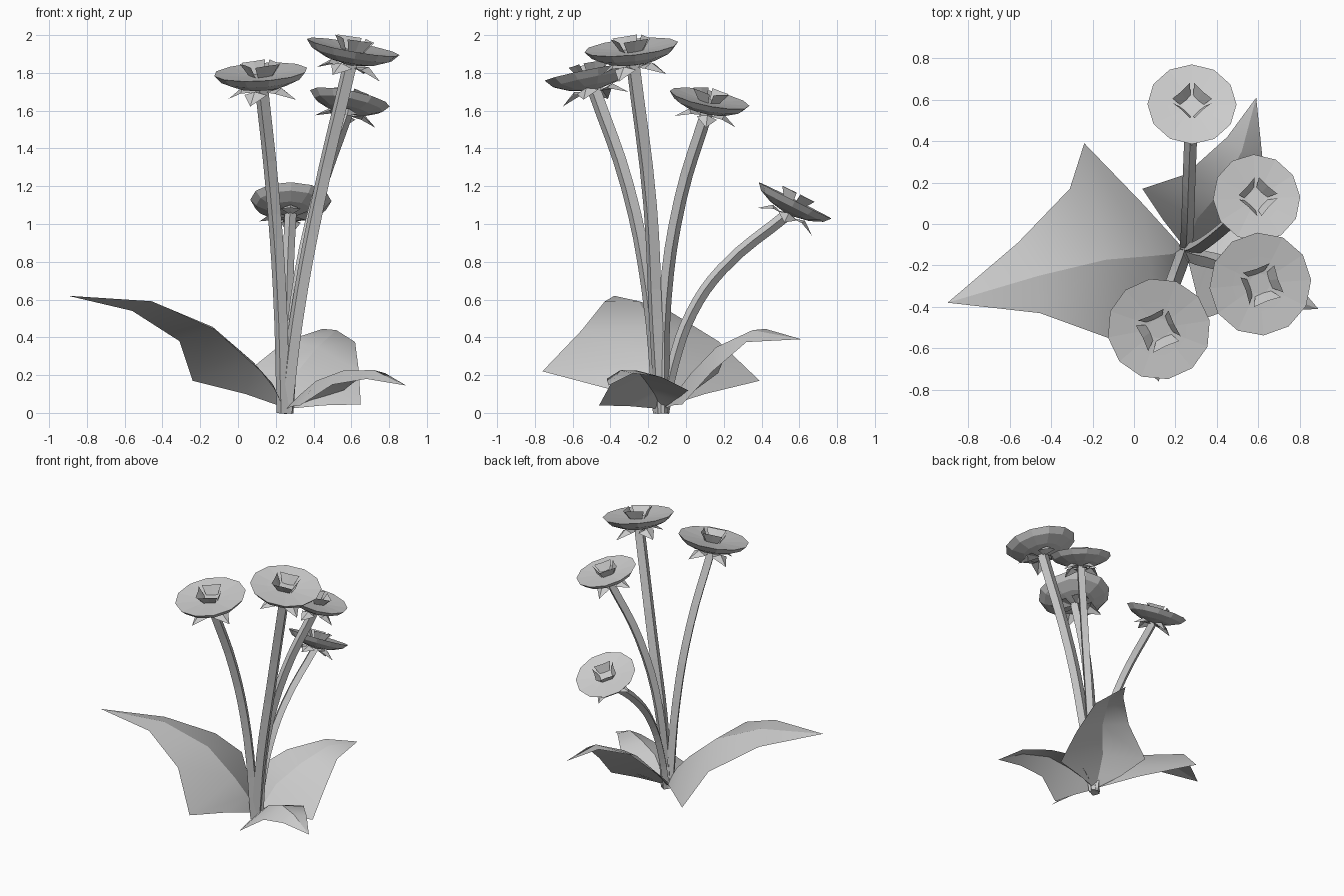
import bpy, bmesh, math
from mathutils import Vector, Matrix

if "Cube" in bpy.data.objects:
    bpy.data.objects.remove(bpy.data.objects["Cube"])


def make_object(name, bm, smooth=False):
    bmesh.ops.recalc_face_normals(bm, faces=bm.faces)
    for f in bm.faces:
        f.smooth = smooth
    me = bpy.data.meshes.new(name)
    bm.to_mesh(me)
    bm.free()
    ob = bpy.data.objects.new(name, me)
    bpy.context.collection.objects.link(ob)
    return ob


def polar(r, z, a):
    return Vector((r * math.cos(a), r * math.sin(a), z))


def flower(name, centre, normal, size, spin):
    # local z is the flower axis, rim plane at z = 0
    rot = Vector((0, 0, 1)).rotation_difference(Vector(normal).normalized()).to_matrix().to_4x4()
    mat = Matrix.Translation(centre) @ rot @ Matrix.Rotation(spin, 4, 'Z') @ Matrix.Scale(size, 4)

    # petal disc: closed shallow bowl, 12 sides
    bm = bmesh.new()
    profile = [(0.03, -0.095), (0.135, -0.075), (0.215, -0.04), (0.25, 0), (0.135, -0.012), (0.05, -0.02)]
    rings = [[bm.verts.new(polar(r, z, i * math.tau / 12)) for i in range(12)] for r, z in profile]
    for a, b in zip(rings, rings[1:]):
        for i in range(12):
            j = (i + 1) % 12
            bm.faces.new((a[i], a[j], b[j], b[i]))
    bm.faces.new(rings[0])
    bm.faces.new(rings[-1])
    bm.transform(mat)
    make_object(name + "_petal_disc", bm)

    # four-sided trumpet with split corners
    bm = bmesh.new()
    for k in range(4):
        a0 = k * math.pi / 2
        cols = []
        for t, pull in ((0.07, 1), (0.5, 0.74), (0.93, 1)):
            a = a0 + t * math.pi / 2
            cols.append([bm.verts.new(polar(r * pull, z, a))
                         for r, z in ((0.066, -0.02), (0.112, 0.045))])
        for c, d in zip(cols, cols[1:]):
            bm.faces.new((c[0], d[0], d[1], c[1]))
    bm.transform(mat)
    make_object(name + "_trumpet", bm)

    # drooping pointed sepals
    bm = bmesh.new()
    for k in range(4):
        a = k * math.tau / 4
        root, mid, tip = (bm.verts.new(polar(r, z, a)) for r, z in ((0.02, -0.11), (0.11, -0.085), (0.19, -0.148)))
        for s in (-1, 1):
            side = bm.verts.new(polar(0.115, -0.105, a + s * 0.58))
            bm.faces.new((root, side, mid))
            bm.faces.new((mid, side, tip))
    bm.transform(mat)
    make_object(name + "_sepals", bm)
    return mat @ Vector((0, 0, -0.09))


def stem(name, points, radius):
    # four-sided curved stalk
    cu = bpy.data.curves.new(name, 'CURVE')
    cu.dimensions = '3D'
    cu.bevel_depth = radius
    cu.bevel_resolution = 0
    cu.use_fill_caps = True
    sp = cu.splines.new('BEZIER')
    sp.resolution_u = 4
    sp.use_smooth = False
    sp.bezier_points.add(len(points) - 1)
    for p, co in zip(sp.bezier_points, points):
        p.co = co
        p.handle_left_type = p.handle_right_type = 'AUTO'
    ob = bpy.data.objects.new(name, cu)
    bpy.context.collection.objects.link(ob)
    bpy.ops.object.select_all(action='DESELECT')
    ob.select_set(True)
    bpy.context.view_layer.objects.active = ob
    bpy.ops.object.convert(target='MESH')


def leaf(name, base, tip, left, right, lift):
    # folded blade: two edges and a raised midrib
    bm = bmesh.new()
    b, t = bm.verts.new(base), bm.verts.new(tip)
    rows = []
    for l, r, w in zip(left, right, (0.5, 1, 0.6, 0.35)):
        m = (Vector(l) + Vector(r)) / 2 + Vector(lift) * w
        rows.append([bm.verts.new(p) for p in (l, m, r)])
    for p, q in zip(rows, rows[1:]):
        for i in (0, 1):
            bm.faces.new((p[i], p[i + 1], q[i + 1], q[i]))
    for i in (0, 1):
        bm.faces.new((b, rows[0][i + 1], rows[0][i]))
        bm.faces.new((t, rows[-1][i], rows[-1][i + 1]))
    # crisp midrib, smooth halves
    ribs = [b] + [r[1] for r in rows] + [t]
    for p, q in zip(ribs, ribs[1:]):
        bm.edges.get((p, q)).smooth = False
    make_object(name, bm, smooth=True)


# flowers on their stems: centre, facing, size, spin, stem points
plants = [
    ("left_flower", (0.12, -0.507, 1.805), (-0.06, -0.2, 1), 1.0, -0.35,
     [(0.24, -0.14, 0), (0.22, -0.2, 0.65), (0.18, -0.31, 1.2)], 0.037),
    ("tall_flower", (0.61, -0.29, 1.937), (0.18, -0.1, 1), 1.0, -0.45,
     [(0.25, -0.13, 0), (0.31, -0.16, 0.5), (0.42, -0.19, 1.1)], 0.04),
    ("right_flower", (0.592, 0.125, 1.665), (0.2, 0.2, 1), 0.86, 0.05,
     [(0.26, -0.12, 0), (0.31, -0.11, 0.6), (0.42, -0.03, 1.13)], 0.034),
    ("back_flower", (0.28, 0.578, 1.125), (0.02, 0.5, 1), 0.86, 0.0,
     [(0.25, -0.12, 0), (0.255, -0.07, 0.25), (0.26, 0.03, 0.53), (0.265, 0.19, 0.76)], 0.031),
]
for name, centre, normal, size, spin, path, radius in plants:
    top = flower(name, centre, normal, size, spin)
    stem(name + "_stem", path + [top], radius)

# three broad leaves
leaf("large_left_leaf", (0.24, -0.12, 0.03), (-0.9, -0.38, 0.62),
     [(0.04, 0.1, 0.1), (-0.24, 0.39, 0.17), (-0.31, 0.17, 0.38), (-0.56, -0.09, 0.54)],
     [(0.19, -0.42, 0.13), (0.12, -0.76, 0.22), (-0.125, -0.55, 0.44), (-0.455, -0.43, 0.59)], (0.14, 0.03, 0.075))
leaf("back_leaf", (0.25, -0.12, 0.02), (0.59, 0.61, 0.39),
     [(0.14, 0.02, 0.1), (0.04, 0.17, 0.21), (0.25, 0.24, 0.38), (0.45, 0.42, 0.445)],
     [(0.45, -0.07, 0.04), (0.65, -0.02, 0.045), (0.64, 0.14, 0.22), (0.62, 0.32, 0.375)], (-0.04, -0.05, 0.08))
leaf("small_right_leaf", (0.25, -0.13, 0.02), (0.89, -0.41, 0.145),
     [(0.29, -0.29, 0.035), (0.33, -0.46, 0.04), (0.5, -0.4, 0.15), (0.68, -0.42, 0.18)],
     [(0.4, -0.05, 0.07), (0.56, 0.01, 0.12), (0.65, -0.13, 0.19), (0.78, -0.28, 0.21)], (-0.03, 0.01, 0.09))
